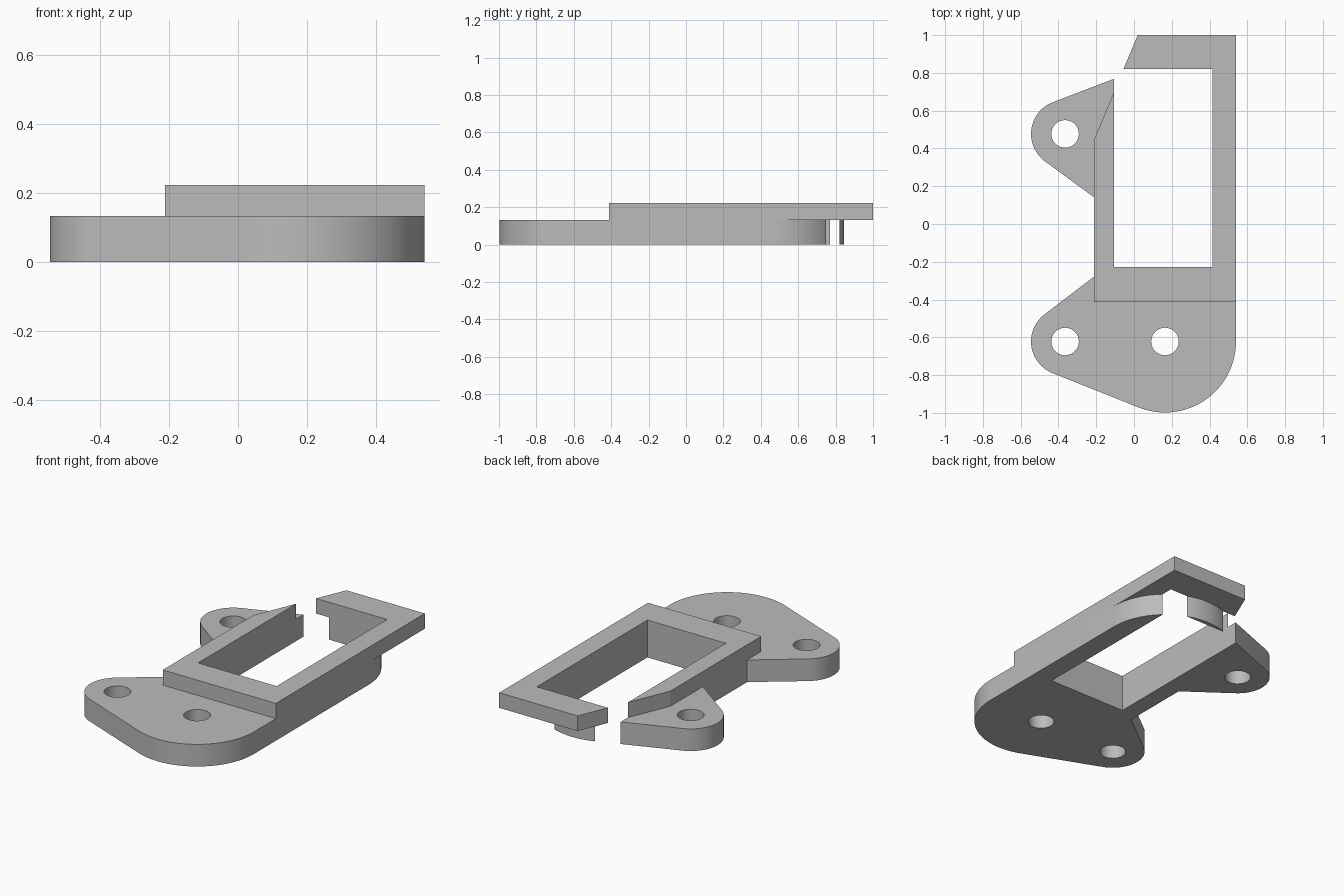
import bpy
import bmesh
from math import cos, sin, radians

if "Cube" in bpy.data.objects:
    bpy.data.objects.remove(bpy.data.objects["Cube"], do_unlink=True)

BASE_TOP, FRAME_TOP = 0.133, 0.224
LEFT, RIGHT = -0.211, 0.54          # outer sides of the frame
IN_L, IN_R, IN_F, IN_B = -0.105, 0.416, -0.228, 0.82   # opening

grey = bpy.data.materials.new("plain grey")
grey.use_nodes = True
color = (0.5, 0.5, 0.5, 1)
grey.diffuse_color = color
grey.node_tree.nodes["Principled BSDF"].inputs["Base Color"].default_value = color


def arc(cx, cy, r, start, end, n=32):
    angles = [radians(start + (end - start) * i / n) for i in range(n + 1)]
    return [(cx + r * cos(a), cy + r * sin(a)) for a in angles]


def prism(name, points, z0, z1):
    """Extrude a closed outline between two heights."""
    bm = bmesh.new()
    face = bm.faces.new([bm.verts.new((x, y, z0)) for x, y in points])
    top = bmesh.ops.extrude_face_region(bm, geom=[face])["geom"]
    verts = [v for v in top if isinstance(v, bmesh.types.BMVert)]
    bmesh.ops.translate(bm, verts=verts, vec=(0, 0, z1 - z0))
    bmesh.ops.recalc_face_normals(bm, faces=bm.faces)
    mesh = bpy.data.meshes.new(name)
    bm.to_mesh(mesh)
    bm.free()
    mesh.materials.append(grey)
    obj = bpy.data.objects.new(name, mesh)
    bpy.context.collection.objects.link(obj)
    return obj


def cut(target, cutter):
    """Subtract a cutter from the target and remove the cutter."""
    cutter.hide_render = True
    mod = target.modifiers.new("cut", "BOOLEAN")
    mod.operation, mod.solver, mod.object = "DIFFERENCE", "EXACT", cutter
    bpy.context.view_layer.objects.active = target
    bpy.ops.object.modifier_apply(modifier=mod.name)
    bpy.data.objects.remove(cutter, do_unlink=True)


# Base plate: rounded right side, two ears on the left
EAR_X, BODY_X = -0.365, 0.164
FRONT_Y, BACK_Y = -0.622, 0.477
EAR_R, BODY_R = 0.18, 0.376
outline = (
    arc(BODY_X, FRONT_Y, BODY_R, 248, 360)
    + arc(BODY_X, BACK_Y - 0.008, BODY_R, 0, 112)
    + arc(EAR_X, BACK_Y, EAR_R, 112, 234)
    + [(LEFT, 0.141), (LEFT, -0.278)]
    + arc(EAR_X, FRONT_Y, EAR_R, 126, 248)
)
base = prism("base_plate", outline, 0, BASE_TOP)

# Rectangular opening and screw holes through the base
opening = [(IN_L, IN_F), (IN_R, IN_F), (IN_R, IN_B), (IN_L, IN_B)]
cut(base, prism("opening_cutter", opening, -0.1, 0.4))
for x, y in ((EAR_X, FRONT_Y), (EAR_X, BACK_Y), (BODY_X, FRONT_Y)):
    cut(base, prism("hole_cutter", arc(x, y, 0.073, 0, 350, 35), -0.1, 0.4))

# Raised frame, open at the slanted back left corner
frame = prism("raised_frame", [
    (LEFT, -0.412), (RIGHT, -0.412), (RIGHT, 1), (0.02, 1), (-0.056, IN_B),
    (IN_R, IN_B), (IN_R, IN_F), (IN_L, IN_F), (IN_L, 0.702), (LEFT, 0.448),
], BASE_TOP, FRAME_TOP)

# Smooth the round walls and keep the edges sharp
bpy.ops.object.select_all(action="DESELECT")
base.select_set(True)
bpy.context.view_layer.objects.active = base
bpy.ops.object.shade_smooth_by_angle(angle=radians(20))
